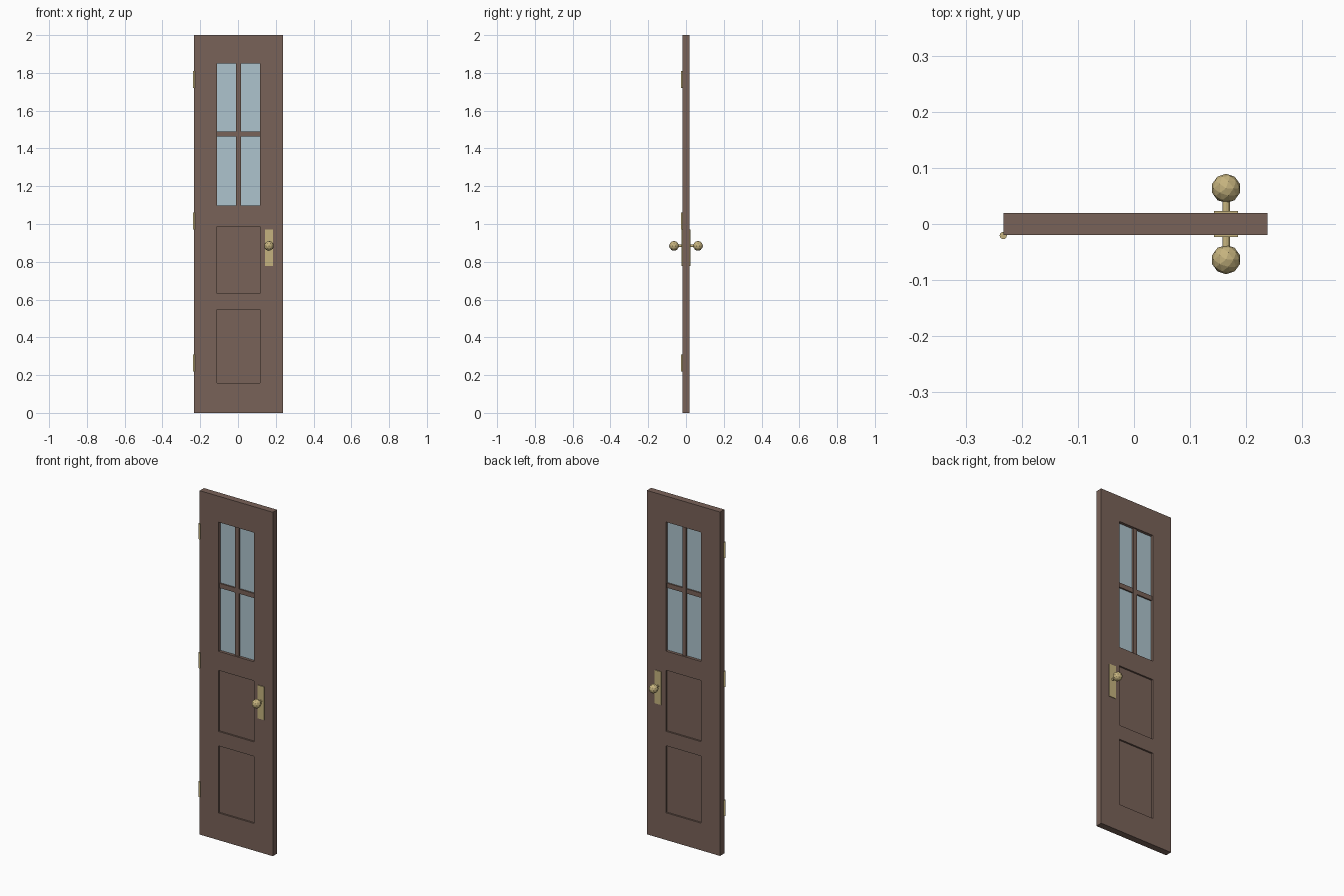
import bpy, bmesh
from mathutils import Matrix, Vector

if "Cube" in bpy.data.objects:
    bpy.data.objects.remove(bpy.data.objects["Cube"])

CX = 0.0025           # centre line of the leaf
HALF_T = 0.0195       # half thickness of the leaf
WIN_Z = (1.098, 1.849)


def material(name, rgb):
    m = bpy.data.materials.new(name)
    m.diffuse_color = (*rgb, 1)
    m.use_nodes = True
    m.node_tree.nodes["Principled BSDF"].inputs["Base Color"].default_value = m.diffuse_color
    return m


wood = material("brown wood", (0.19, 0.122, 0.098))
brass = material("pale brass", (0.56, 0.45, 0.21))
glass = material("pale blue glass", (0.42, 0.55, 0.61))


def add_object(name, bm, mat):
    mesh = bpy.data.meshes.new(name)
    bmesh.ops.recalc_face_normals(bm, faces=bm.faces[:])
    bm.to_mesh(mesh)
    bm.free()
    mesh.materials.append(mat)
    ob = bpy.data.objects.new(name, mesh)
    bpy.context.collection.objects.link(ob)
    return ob


def box(name, centre, size, mat):
    bm = bmesh.new()
    bmesh.ops.create_cube(bm, size=1, matrix=Matrix.LocRotScale(Vector(centre), None, Vector(size)))
    return add_object(name, bm, mat)


def cylinder(name, centre, radius, depth, mat, axis='Z', sides=12):
    bm = bmesh.new()
    rot = Matrix.Rotation(1.5707963, 4, 'X') if axis == 'Y' else Matrix()
    bmesh.ops.create_cone(bm, cap_ends=True, segments=sides, radius1=radius, radius2=radius,
                          depth=depth, matrix=Matrix.Translation(centre) @ rot)
    return add_object(name, bm, mat)


# Door leaf: a grid of stiles and rails, window cell left open, panels sunk on both sides
xs = [-0.233, -0.111, 0.116, 0.238]
zs = [0, 0.158, 0.548, 0.632, 0.987, WIN_Z[0], WIN_Z[1], 2.0]
bm = bmesh.new()
sides, panels = [], []
for y in (-HALF_T, HALF_T):
    v = [[bm.verts.new((x, y, z)) for z in zs] for x in xs]
    sides.append(v)
    for i in range(3):
        for k in range(7):
            if (i, k) == (1, 5):
                continue
            f = bm.faces.new((v[i][k], v[i + 1][k], v[i + 1][k + 1], v[i][k + 1]))
            if i == 1 and k in (1, 3):
                panels.append(f)


def wall(loop):
    for a, b in zip(loop, loop[1:] + loop[:1]):
        bm.faces.new([sides[s][i][k] for s, (i, k) in ((0, a), (0, b), (1, b), (1, a))])


wall([(i, 0) for i in range(4)] + [(3, k) for k in range(1, 8)]
     + [(i, 7) for i in (2, 1, 0)] + [(0, k) for k in range(6, 0, -1)])
wall([(1, 5), (2, 5), (2, 6), (1, 6)])
sunk = bmesh.ops.extrude_discrete_faces(bm, faces=panels)["faces"]
for f in sunk:
    for vert in f.verts:
        vert.co.y *= 0.5
add_object("door_leaf", bm, wood)

# Window: glass pane and crossing glazing bars
mid_z = sum(WIN_Z) / 2
height = WIN_Z[1] - WIN_Z[0]
box("window_glass", (CX, 0, mid_z), (0.227, 0.006, height), glass)
box("vertical_glazing_bar", (CX, 0, mid_z), (0.025, 0.024, height), wood)
box("horizontal_glazing_bar", (CX, 0, 1.477), (0.227, 0.022, 0.027), wood)

# Handles on both faces
KX, KZ = 0.164, 0.884
for label, s in (("front", -1), ("back", 1)):
    box(label + "_handle_plate", (KX, s * 0.0215, 0.8745), (0.042, 0.004, 0.193), brass)
    cylinder(label + "_knob_stem", (KX, s * 0.034, KZ), 0.0067, 0.025, brass, 'Y')
    bm = bmesh.new()
    bmesh.ops.create_icosphere(bm, subdivisions=2, radius=0.026,
                               matrix=Matrix.Translation((KX, s * 0.0635, KZ)))
    add_object(label + "_knob", bm, brass)

# Hinge barrels along the left front edge
for name, z in (("lower", 0.265), ("middle", 1.015), ("upper", 1.765)):
    cylinder(name + "_hinge", (-0.233, -0.0205, z), 0.0065, 0.09, brass)
